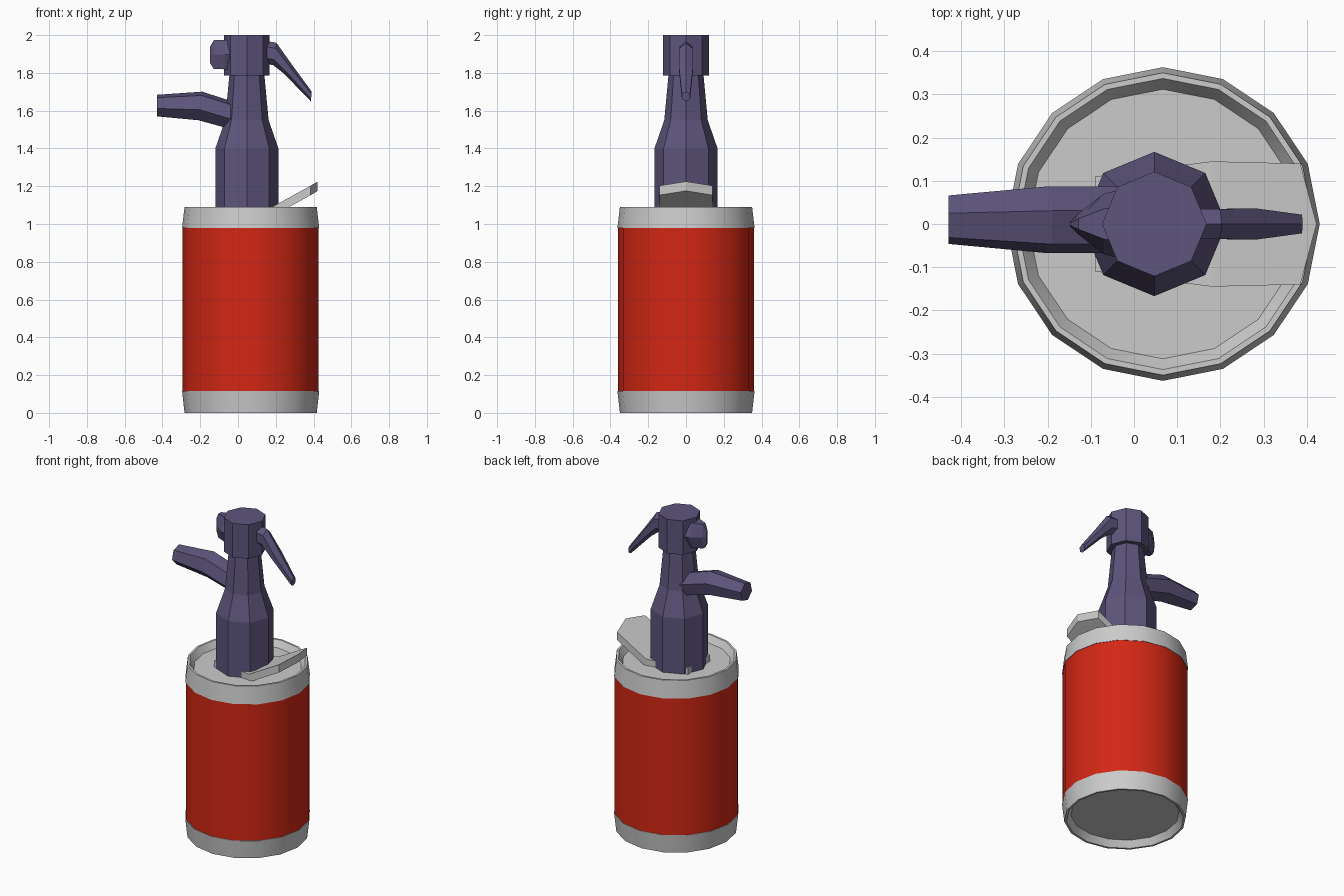
import bpy, bmesh
from math import sin, cos, pi, radians

if "Cube" in bpy.data.objects:
    bpy.data.objects.remove(bpy.data.objects["Cube"])


def material(name, rgb):
    m = bpy.data.materials.new(name)
    m.diffuse_color = (*rgb, 1)
    m.use_nodes = True
    m.node_tree.nodes["Principled BSDF"].inputs["Base Color"].default_value = m.diffuse_color
    return m


RED = material("red_paint", (0.65, 0.02, 0.007))
PURPLE = material("purple_plastic", (0.11, 0.09, 0.20))


def finish(bm, name, mat, smooth):
    me = bpy.data.meshes.new(name)
    bm.to_mesh(me)
    bm.free()
    ob = bpy.data.objects.new(name, me)
    bpy.context.collection.objects.link(ob)
    if mat:
        me.materials.append(mat)
    if smooth:
        bpy.ops.object.select_all(action='DESELECT')
        ob.select_set(True)
        bpy.context.view_layer.objects.active = ob
        bpy.ops.object.shade_smooth_by_angle(angle=radians(30))
    return ob


def lathe(name, profile, cx, sides, mat=None, smooth=False):
    """Turn (radius, z) points about a vertical axis; radius 0 at an end closes it."""
    bm = bmesh.new()
    rings = []
    for r, z in profile:
        count = sides if r else 1
        rings.append([bm.verts.new((cx + r * cos(2 * pi * i / sides),
                                    r * sin(2 * pi * i / sides), z)) for i in range(count)])
    for a, b in zip(rings, rings[1:]):
        for i in range(sides):
            j = (i + 1) % sides
            if len(a) == 1:
                bm.faces.new((a[0], b[j], b[i]))
            elif len(b) == 1:
                bm.faces.new((a[i], a[j], b[0]))
            else:
                bm.faces.new((a[i], a[j], b[j], b[i]))
    return finish(bm, name, mat, smooth)


def loft(name, sections, sides, turn, mat=None, y=0):
    """Skin sections (x, z, half_width, half_height, tilt) and cap both ends."""
    bm = bmesh.new()
    rings = []
    for x, z, w, h, tilt in sections:
        a = radians(tilt)
        ring = []
        for i in range(sides):
            t = radians(turn) + 2 * pi * i / sides
            k = h * sin(t)
            ring.append(bm.verts.new((x + k * sin(a), y + w * cos(t), z + k * cos(a))))
        rings.append(ring)
    for a, b in zip(rings, rings[1:]):
        for i in range(sides):
            j = (i + 1) % sides
            bm.faces.new((a[i], a[j], b[j], b[i]))
    bm.faces.new(rings[0])
    bm.faces.new(rings[-1])
    bmesh.ops.recalc_face_normals(bm, faces=bm.faces)
    return finish(bm, name, mat, False)


# Can: painted wall and two recessed metal ends
CAN_X = 0.067
lathe("can_wall", [(0.36, 0.115), (0.36, 0.98)], CAN_X, 16, RED, True)
lathe("can_bottom", [(0, 0.04), (0.312, 0.04), (0.337, 0), (0.35, 0),
                     (0.363, 0.115), (0.358, 0.115)], CAN_X, 16, None, True)
lathe("can_top", [(0.358, 0.98), (0.363, 0.98), (0.35, 1.09), (0.337, 1.09),
                  (0.312, 1.05), (0, 1.05)], CAN_X, 16, None, True)

# Bent pull tab (rectangular sections, pointed tip)
Q = 2 ** 0.5
tab = [(-0.09, 1.065, 0.11), (0.18, 1.065, 0.145), (0.385, 1.178, 0.14), (0.422, 1.20, 0.003)]
loft("pull_tab", [(x, z, w * Q, 0.025 * Q, 0) for x, z, w in tab], 4, 45)

# Eight-sided bottle and head
BOTTLE_X = 0.047
lathe("bottle", [(0, 1.05), (0.167, 1.05), (0.167, 1.40), (0.115, 1.55),
                 (0.093, 1.785), (0, 1.785)], BOTTLE_X, 8, PURPLE)
lathe("head", [(0, 1.785), (0.121, 1.785), (0.121, 2.0), (0, 2.0)], BOTTLE_X, 8, PURPLE)

# Spout, knob and trigger lever
loft("spout", [(-0.43, 1.627, 0.058, 0.059, 0), (-0.20, 1.625, 0.08, 0.079, 8),
               (0.0, 1.565, 0.08, 0.073, 16)], 6, 15, PURPLE, 0.01)
loft("knob", [(-0.03, 1.897, 0.08, 0.09, 0), (-0.07, 1.897, 0.07, 0.09, 0),
              (-0.128, 1.897, 0.025, 0.088, 0), (-0.148, 1.895, 0.006, 0.05, 0)],
     6, 0, PURPLE)
loft("lever", [(0.14, 1.91, 0.04, 0.06, 0), (0.195, 1.90, 0.04, 0.06, 8),
               (0.268, 1.815, 0.042, 0.031, 52), (0.388, 1.675, 0.025, 0.026, 5)],
     6, 30, PURPLE)
